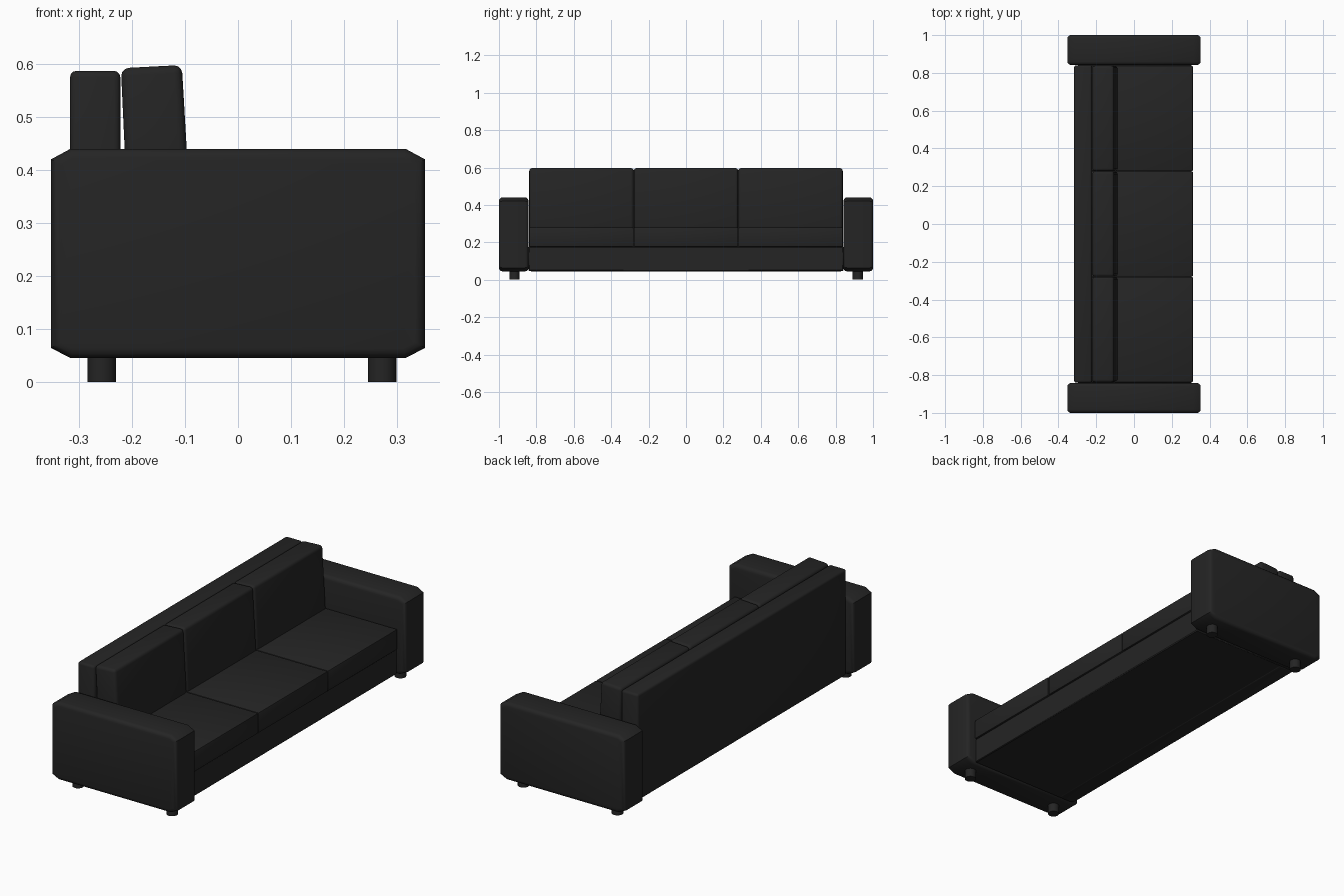
import bpy, bmesh, math

if "Cube" in bpy.data.objects:
    bpy.data.objects.remove(bpy.data.objects["Cube"])

leather = bpy.data.materials.new("black leather")
leather.diffuse_color = (0.018, 0.018, 0.018, 1)
leather.use_nodes = True
leather.node_tree.nodes["Principled BSDF"].inputs["Base Color"].default_value = leather.diffuse_color


def finish(ob, angle=40):
    ob.data.materials.append(leather)
    bpy.ops.object.select_all(action='DESELECT')
    ob.select_set(True)
    bpy.context.view_layer.objects.active = ob
    bpy.ops.object.shade_smooth_by_angle(angle=math.radians(angle))


def prism(name, profile, y0, y1, bevel, segments=3, caps_only=False):
    """Extrude an x-z profile along y and round its edges."""
    bm = bmesh.new()
    face = bm.faces.new([bm.verts.new((x, y0, z)) for x, z in profile])
    ext = bmesh.ops.extrude_face_region(bm, geom=[face])
    for v in ext['geom']:
        if isinstance(v, bmesh.types.BMVert):
            v.co.y = y1
    bmesh.ops.recalc_face_normals(bm, faces=bm.faces)
    edges = [e for e in bm.edges
             if not caps_only or abs(e.verts[0].co.y - e.verts[1].co.y) < 1e-5]
    bmesh.ops.bevel(bm, geom=edges, offset=bevel, segments=segments,
                    profile=0.5, affect='EDGES', clamp_overlap=True)
    me = bpy.data.meshes.new(name)
    bm.to_mesh(me)
    bm.free()
    ob = bpy.data.objects.new(name, me)
    bpy.context.collection.objects.link(ob)
    finish(ob)
    return ob


def rect(x0, x1, z0, z1):
    return [(x0, z0), (x1, z0), (x1, z1), (x0, z1)]


# base and backrest
prism("base", rect(-0.30, 0.305, 0.047, 0.177), -0.842, 0.842, 0.004, 1)
prism("backrest", rect(-0.317, -0.222, 0.045, 0.587), -0.84, 0.84, 0.012)

# three seat cushions and three leaning back cushions
for i in (-1, 0, 1):
    y0, y1 = i * 0.559 - 0.279, i * 0.559 + 0.279
    prism("seat_cushion", rect(-0.225, 0.312, 0.176, 0.28), y0, y1, 0.006, 2)
    prism("back_cushion", [(-0.206, 0.27), (-0.087, 0.27),
                           (-0.106, 0.598), (-0.221, 0.592)], y0, y1, 0.015)

# arms with clipped corners, and their round feet
outer, inner = 0.353, 0.316
arm = [(-inner, 0.045), (inner, 0.045), (outer, 0.064), (outer, 0.42),
       (inner, 0.44), (-inner, 0.44), (-outer, 0.42), (-outer, 0.064)]
for s in (-1, 1):
    prism("arm", arm, s * 0.842, s * 1.0, 0.018, 3, caps_only=True)
    for x in (-0.257, 0.272):
        bpy.ops.mesh.primitive_cylinder_add(vertices=24, radius=0.027, depth=0.055,
                                            location=(x, s * 0.918, 0.0275))
        foot = bpy.context.object
        foot.name = "foot"
        finish(foot)
